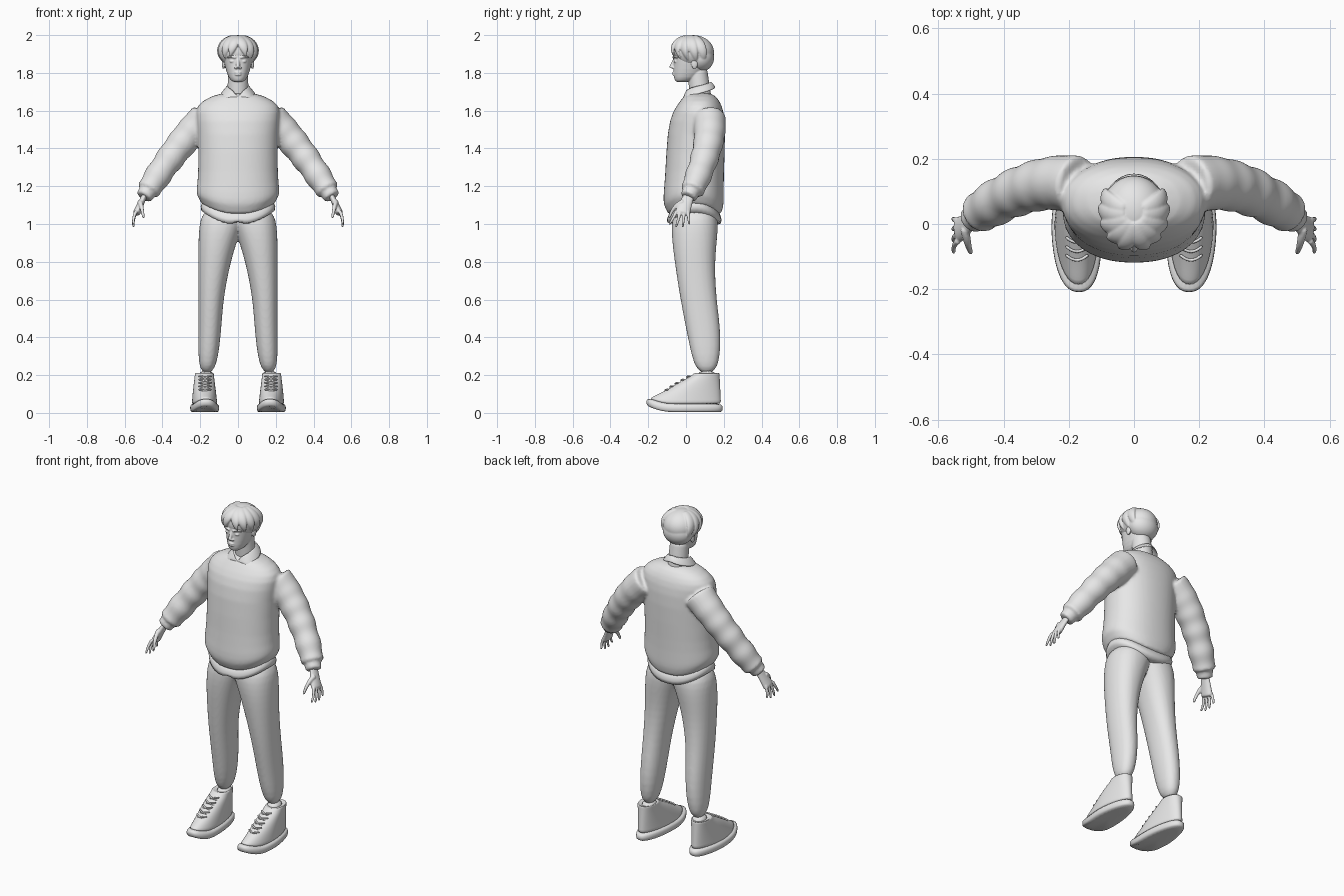
import bpy
import bmesh
from math import cos, sin, pi, copysign
from mathutils import Vector, Matrix

default_cube = bpy.data.objects.get("Cube")
if default_cube:
    bpy.data.objects.remove(default_cube, do_unlink=True)

# One plain clay colour for everything
clay = bpy.data.materials.new("light_grey")
clay.use_nodes = True
clay.diffuse_color = (.8, .8, .8, 1)
clay.node_tree.nodes["Principled BSDF"].inputs["Base Color"].default_value = clay.diffuse_color


def skin_rings(bm, rings):
    """Bridge successive vertex rings and close both ends."""
    count = len(rings[0])
    for low, high in zip(rings, rings[1:]):
        for i in range(count):
            following = (i + 1) % count
            bm.faces.new((low[i], low[following], high[following], high[i]))
    bm.faces.new(rings[0][::-1])
    bm.faces.new(rings[-1])


def rounded(value, power):
    return copysign(abs(value) ** (2 / power), value)


def stack(bm, sections, power=2.2, sides=40):
    """Horizontal sections: height, left, right, front, back and front/back sag."""
    rings = []
    for height, left, right, front, back, sag in sections:
        ring = []
        for i in range(sides):
            angle = 2 * pi * i / sides
            x = (left + right) / 2 + rounded(cos(angle), power) * (right - left) / 2
            y = (front + back) / 2 + rounded(sin(angle), power) * (back - front) / 2
            ring.append(bm.verts.new((x, y, height - sag * sin(angle) ** 2)))
        rings.append(ring)
    skin_rings(bm, rings)


def symmetric(profile, sag=lambda height: 0):
    """Turn rows of height, half width, front and back into centred sections."""
    return [(height, -half, half, front, back, sag(height)) for height, half, front, back in profile]


def bend(points, steps=8):
    """Sample a smooth curve pulled towards the middle points."""
    samples = []
    for step in range(steps + 1):
        row = [Vector(point) for point in points]
        while len(row) > 1:
            row = [a.lerp(b, step / steps) for a, b in zip(row, row[1:])]
        samples.append(row[0])
    return samples


def limb(bm, points, radius, flat=1, across=(0, 1, 0), sides=16):
    """Tube whose radius follows a rule, flattened square to the across direction."""
    rings = []
    last = len(points) - 1
    for i, point in enumerate(points):
        tangent = (points[min(i + 1, last)] - points[max(i - 1, 0)]).normalized()
        side = Vector(across)
        u = (side - tangent * side.dot(tangent)).normalized()
        v = tangent.cross(u) * flat
        size = radius(i / last)
        angles = [2 * pi * k / sides for k in range(sides)]
        rings.append([bm.verts.new(point + (u * cos(a) + v * sin(a)) * size) for a in angles])
    skin_rings(bm, rings)


def taper(start, end):
    return lambda t: start + (end - start) * t


def ball(bm, centre, radii):
    place = Matrix.Translation(centre) @ Matrix.Diagonal((*radii, 1))
    bmesh.ops.create_uvsphere(bm, u_segments=24, v_segments=16, radius=1, matrix=place)


def finish(name, bm, mirror=False, detail=1, voxel=0, thick=0):
    """Make the object; a voxel size blends overlapping forms into one skin."""
    bmesh.ops.recalc_face_normals(bm, faces=bm.faces)
    for face in bm.faces:
        face.smooth = True
    mesh = bpy.data.meshes.new(name)
    bm.to_mesh(mesh)
    bm.free()
    mesh.materials.append(clay)
    ob = bpy.data.objects.new(name, mesh)
    bpy.context.collection.objects.link(ob)
    if mirror:
        ob.modifiers.new("mirror", "MIRROR")
    if thick:
        ob.modifiers.new("thickness", "SOLIDIFY").thickness = thick
    subdivide = ob.modifiers.new("subdivide", "SUBSURF")
    subdivide.levels = subdivide.render_levels = detail
    if voxel:
        blend = ob.modifiers.new("blend", "REMESH")
        blend.mode = "VOXEL"
        blend.voxel_size = voxel
        blend.use_smooth_shade = True
        ob.modifiers.new("soften", "SMOOTH").iterations = 3


# Sweater: body with gathered waist, creased sleeves and cuffs
bm = bmesh.new()
body = [(1.09, .2, -.1, .19), (1.13, .2, -.1, .19), (1.15, .22, -.12, .2), (1.19, .22, -.12, .2),
        (1.25, .21, -.11, .2), (1.5, .21, -.1, .21), (1.6, .23, -.07, .2), (1.65, .2, -.03, .18),
        (1.7, .09, 0, .14)]
stack(bm, symmetric(body, lambda height: max(0, min(.055, 1.22 - height))))
for side in (-1, 1):
    sleeve = bend([(side * .17, .12, 1.56), (side * .31, .15, 1.44), (side * .48, .03, 1.17)], steps=30)
    limb(bm, sleeve, lambda t: (.09 - .025 * t) * (1 + .07 * t * sin(32 * t)), sides=24)
    limb(bm, bend([sleeve[-3], (side * .5, .01, 1.14)]), taper(.05, .045))
finish("sweater", bm, voxel=.009)

# Shirt tail below the sweater, with a notch at the front
bm = bmesh.new()
tail = [(1.05, .2, -.11, .19), (1.09, .2, -.1, .19), (1.15, .19, -.09, .18)]
stack(bm, symmetric(tail, lambda height: .07))
for vert in bm.verts:
    if abs(vert.co.x) < .01 and vert.co.y < 0 and vert.co.z < 1:
        vert.co.z += .04
finish("shirt_tail", bm)

# Folded shirt collar, swept from the front opening to the nape
bm = bmesh.new()
columns = []
for step in range(9):
    t = step / 8
    top, fold = pi * (t - .5), -.8 + (pi / 2 + .8) * t
    inner = (.057 * cos(top), .06 + .073 * sin(top), 1.675 + .083 * t ** .45)
    outer = (.097 * cos(fold), .055 + .105 * sin(fold), 1.667 + .06 * t)
    columns.append([bm.verts.new(point) for point in (inner, outer)])
for first, second in zip(columns, columns[1:]):
    bm.faces.new((first[0], first[1], second[1], second[0]))
finish("shirt_collar", bm, mirror=True, thick=.008)

# Trousers: height, inner edge, front and back of one leg
bm = bmesh.new()
leg = [(.2, .12, .05, .17), (.4, .09, .01, .19), (.6, .08, -.03, .16), (.8, .04, -.06, .15),
       (.96, -.01, -.08, .17), (1.1, -.08, -.07, .17)]
stack(bm, [(height, inner, .21 - max(0, height - 1) * .2, front, back, 0) for height, inner, front, back in leg])
finish("trousers", bm, mirror=True, detail=2, voxel=.009)

# Socks
bm = bmesh.new()
stack(bm, [(height, .127, .208, .06, .16, 0) for height in (.16, .23)])
finish("socks", bm, mirror=True)


def shape_foot(bm):
    """Narrow the heel, turn the toe in and lift its tip."""
    for vert in bm.verts:
        x, y, z = vert.co
        vert.co.x = x - (x - .18) * max(0, y) + min(0, y) * .04
        vert.co.z = z + .03 * max(0, -y * 8 - .64) ** 2


def instep(t):
    """Front edge of the shoe from the toe to the ankle."""
    return -.2 + .235 * t ** 1.3, .04 + .16 * t


# High-top shoes: rimmed soles and uppers rising to the ankle
bm = bmesh.new()
for_rim = [(0, .01), (.01, 0), (.04, 0), (.05, .01)]
stack(bm, [(z, .1 + inset, .255 - inset, inset - .21, .195 - inset, 0) for z, inset in for_rim], power=2.4)
shape_foot(bm)
finish("shoe_soles", bm, mirror=True)
bm = bmesh.new()
upper = []
for step in range(9):
    front, height = instep(step / 8)
    half = .068 - .0015 * step
    upper.append((height, .178 - half, .178 + half, front, .186 - step * .001, 0))
height, left, right, front, back, sag = upper[-1]
upper.append((height + .015, left, right, front + .01, back, sag))
upper.append((height, left + .015, right - .015, front + .03, back - .015, sag))
stack(bm, upper)
shape_foot(bm)
finish("shoe_uppers", bm, mirror=True)

# Crossed laces
bm = bmesh.new()
for row in range(5):
    y, z = instep(.4 + row * .11)
    for side in (-1, 1):
        ends = [(.175 + side * .035, y + .035, z), (.175 - side * .035, y + .035, z + .02)]
        limb(bm, bend([ends[0], (.175, y, z + .02), ends[1]]), taper(.005, .005), sides=8)
finish("shoe_laces", bm, mirror=True)

# Hands: wrist, palm, four spread fingers and a thumb
bm = bmesh.new()
limb(bm, bend([(.48, .03, 1.18), (.51, 0, 1.12), (.54, -.02, 1.05)]), taper(.025, .042), flat=.5)
for finger in range(4):
    base = .02 * finger - .05
    length = .09 - .007 * abs(finger - 1.5) ** 2
    knuckle = Vector((.538, base, 1.07))
    limb(bm, bend([knuckle, knuckle + Vector((.02, base * .3, -length / 2)),
                   knuckle + Vector((.015, base * .8, -length))]), taper(.011, .006), sides=10)
limb(bm, bend([(.52, -.01, 1.12), (.51, -.07, 1.1), (.5, -.09, 1.03)]), taper(.016, .007), sides=10)
finish("hands", bm, mirror=True, voxel=.004)

# Head: skull and jaw, neck, nose, lips, brows, eyelids and ears
bm = bmesh.new()
skull = [(1.75, .02, -.05, 0), (1.76, .04, -.06, .04), (1.79, .057, -.067, .09), (1.85, .073, -.064, .12),
         (1.9, .08, -.07, .13), (1.95, .07, -.05, .12)]
stack(bm, symmetric(skull))
limb(bm, bend([(0, .08, 1.64), (0, .06, 1.82)]), taper(.06, .053))
limb(bm, bend([(0, -.058, 1.88), (0, -.07, 1.85), (0, -.08, 1.825)]), taper(.007, .011))
for z in (1.791, 1.802):
    ball(bm, (0, -.062, z), (.019, .011, .006))
for side in (-1, 1):
    ball(bm, (side * .011, -.07, 1.827), (.008, .009, .006))
    ball(bm, (side * .03, -.055, 1.861), (.015, .01, .007))
    brow = bend([(side * .01, -.066, 1.88), (side * .04, -.07, 1.89), (side * .06, -.045, 1.88)])
    limb(bm, brow, taper(.006, .004), across=(0, 0, 1))
    ball(bm, (side * .077, .045, 1.85), (.009, .018, .03))
finish("head", bm, voxel=.0035)

# Hair: rounded cap and nape, with locks combed outward from the parting
bm = bmesh.new()
ball(bm, (0, .04, 1.91), (.1, .11, .09))
ball(bm, (0, .075, 1.88), (.09, .075, .075))
for side in (-1, 1):
    for lock in range(5):
        turn = .1 + lock * .42
        strand = []
        for step in range(13):
            t = step / 12
            swing, lift = side * (turn + .35 * t), 1.3 - t * (1.6 + .12 * lock)
            strand.append(Vector((.1 * sin(swing) * cos(lift), .04 - .12 * cos(swing) * cos(lift),
                                  1.91 + .086 * sin(lift))))
        limb(bm, strand, lambda t: .003 + .024 * sin(pi * (.2 + .8 * t)), flat=.5,
             across=(cos(turn), side * sin(turn), 0), sides=12)
finish("hair", bm, voxel=.004)
